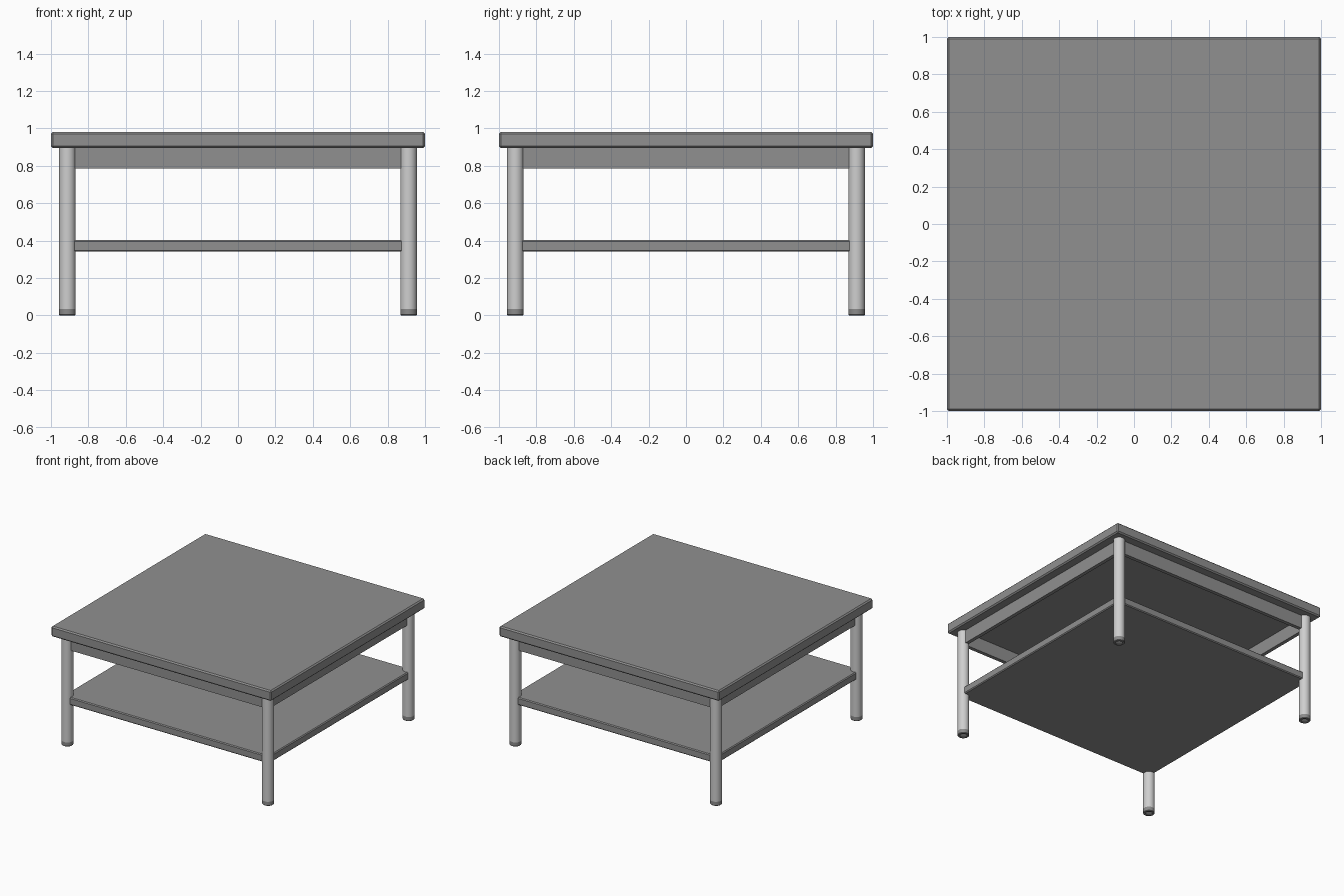
import bpy, bmesh

if "Cube" in bpy.data.objects:
    bpy.data.objects.remove(bpy.data.objects["Cube"])


def material(name, value):
    m = bpy.data.materials.new(name)
    m.diffuse_color = (value, value, value, 1)
    m.use_nodes = True
    m.node_tree.nodes["Principled BSDF"].inputs["Base Color"].default_value = m.diffuse_color
    return m


GREY = material("table grey", 0.28)
LIGHT = material("brushed metal", 0.62)
FOOT = material("foot grey", 0.26)


def slab(name, size, centre, bevel=0.0):
    """Box with optional chamfered edges."""
    bpy.ops.mesh.primitive_cube_add(size=1, location=centre)
    ob = bpy.context.object
    ob.name = name
    ob.scale = size
    bpy.ops.object.transform_apply(location=False, rotation=False, scale=True)
    ob.data.materials.append(GREY)
    if bevel:
        mod = ob.modifiers.new("chamfer", 'BEVEL')
        mod.width = bevel
        mod.segments = 1
    return ob


def lathe(name, profile, x, y, mat, steps=32):
    """Spin an (r, z) profile around a vertical axis at x, y."""
    bm = bmesh.new()
    verts = [bm.verts.new((r, 0, z)) for r, z in profile]
    edges = [bm.edges.new(p) for p in zip(verts, verts[1:])]
    bmesh.ops.spin(bm, geom=verts + edges, cent=(0, 0, 0), axis=(0, 0, 1),
                   angle=6.283185307, steps=steps)
    bmesh.ops.remove_doubles(bm, verts=bm.verts, dist=1e-5)
    bmesh.ops.recalc_face_normals(bm, faces=bm.faces)
    me = bpy.data.meshes.new(name)
    bm.to_mesh(me)
    bm.free()
    me.materials.append(mat)
    ob = bpy.data.objects.new(name, me)
    ob.location = (x, y, 0)
    bpy.context.collection.objects.link(ob)
    bpy.ops.object.select_all(action='DESELECT')
    ob.select_set(True)
    bpy.context.view_layer.objects.active = ob
    bpy.ops.object.shade_smooth_by_angle()
    return ob


# Top and lower shelf
slab("tabletop", (2, 2, 0.085), (0, 0, 0.9375), 0.01)
slab("shelf", (1.87, 1.87, 0.062), (0, 0, 0.372), 0.007)

# Apron rails under the top, between the legs
RAIL, T, Z, H = 0.925, 0.03, 0.84, 0.11
for s, a, b in ((-1, "front", "left"), (1, "back", "right")):
    slab(a + "_apron", (1.78, T, H), (0, s * (RAIL - T / 2), Z))
    slab(b + "_apron", (T, 1.78, H), (s * (RAIL - T / 2), 0, Z))

# Round legs with ring-shaped feet
R, P, F = 0.044, 0.912, 0.035
for x, sx in ((-P, "left"), (P, "right")):
    for y, sy in ((-P, "front"), (P, "back")):
        lathe(f"{sy}_{sx}_leg", [(0, F), (R, F), (R, 0.9), (0, 0.9)], x, y, LIGHT)
        lathe(f"{sy}_{sx}_foot", [(0.026, F), (0.026, 0), (R - 0.004, 0),
                                  (R, 0.004), (R, F), (0.026, F)], x, y, FOOT)
        # Light plug inside the foot ring
        lathe(f"{sy}_{sx}_foot_core", [(0, 0.006), (0.026, 0.006), (0.026, F)], x, y, LIGHT)
